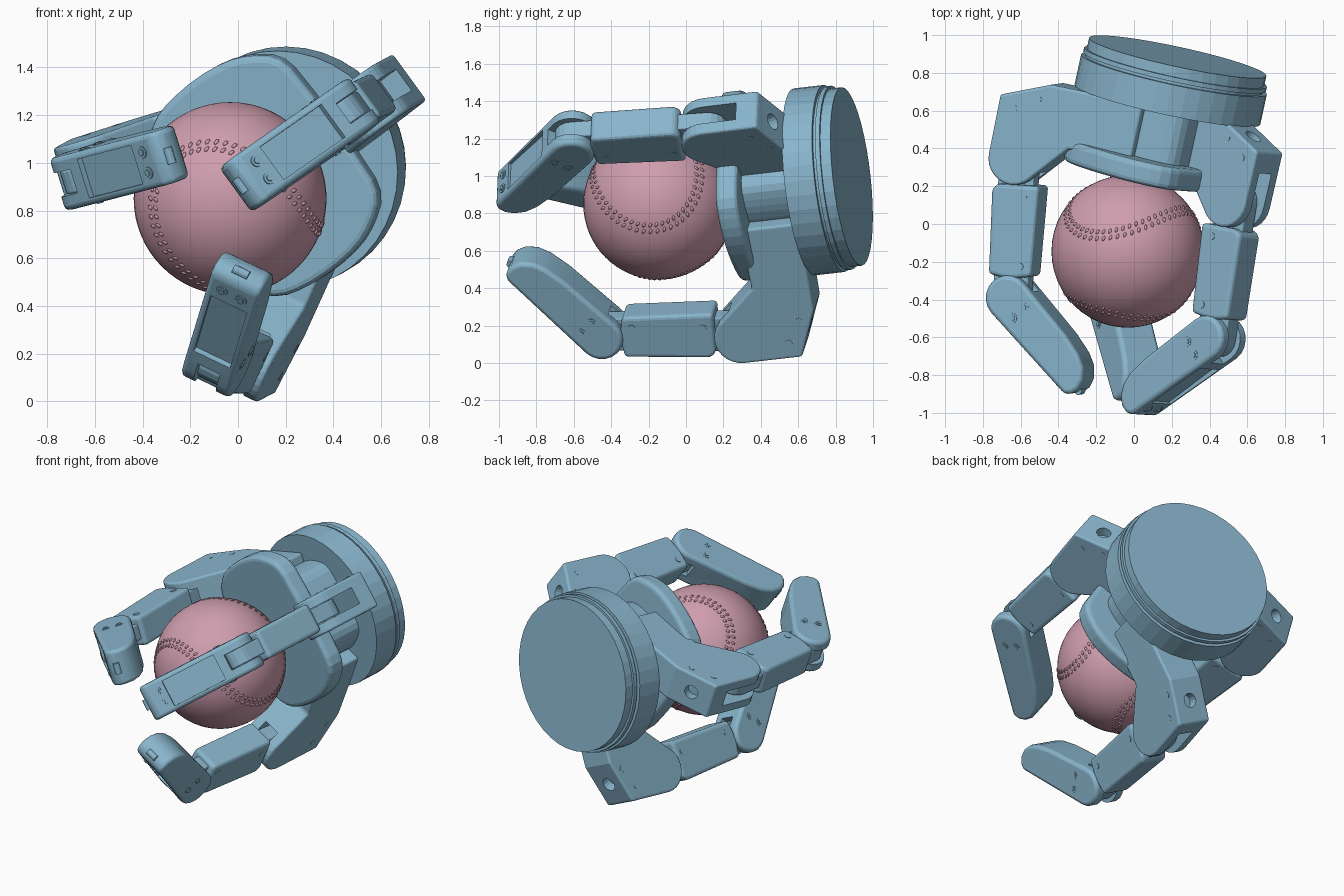
import bpy, bmesh, math
from mathutils import Matrix, Vector

if "Cube" in bpy.data.objects:
    bpy.data.objects.remove(bpy.data.objects["Cube"])


def material(name, rgb):
    m = bpy.data.materials.new(name)
    m.use_nodes = True
    m.diffuse_color = (*rgb, 1)
    m.node_tree.nodes["Principled BSDF"].inputs["Base Color"].default_value = (*rgb, 1)
    return m


BLUE = material("steel blue", (0.25, 0.462, 0.605))
PINK = material("dusty pink", (0.625, 0.34, 0.425))


def add_object(name, bm, frame, mat=BLUE, smooth=None):
    bmesh.ops.recalc_face_normals(bm, faces=bm.faces)
    mesh = bpy.data.meshes.new(name)
    bm.to_mesh(mesh)
    bm.free()
    mesh.materials.append(mat)
    ob = bpy.data.objects.new(name, mesh)
    bpy.context.collection.objects.link(ob)
    ob.matrix_world = frame
    if smooth:
        bpy.ops.object.select_all(action='DESELECT')
        ob.select_set(True)
        bpy.context.view_layer.objects.active = ob
        bpy.ops.object.shade_smooth_by_angle(angle=math.radians(smooth))
    return ob


def prism(name, pts, lo, hi, frame, bevel=0.0, smooth=None):
    """Extrude a flat XY profile from z = lo to z = hi, with rounded edges."""
    bm = bmesh.new()
    face = bm.faces.new([bm.verts.new((x, y, lo)) for x, y in pts])
    out = bmesh.ops.extrude_face_region(bm, geom=[face])
    bmesh.ops.translate(bm, vec=(0, 0, hi - lo),
                        verts=[v for v in out["geom"] if isinstance(v, bmesh.types.BMVert)])
    ob = add_object(name, bm, frame, smooth=smooth)
    if bevel:
        mod = ob.modifiers.new("Bevel", 'BEVEL')
        mod.width, mod.segments = bevel, 3
        mod.limit_method, mod.angle_limit = 'ANGLE', math.radians(35)
    return ob


def rect(x0, x1, y0, y1):
    return [(x0, y0), (x1, y0), (x1, y1), (x0, y1)]


def arc(cx, cy, r, a0, a1, n=10):
    angles = [math.radians(a0 + (a1 - a0) * i / n) for i in range(n + 1)]
    return [(cx + r * math.cos(a), cy + r * math.sin(a)) for a in angles]


def round_off(pts):
    """Cut every corner of a closed outline at a quarter of its sides."""
    out = []
    for i, p in enumerate(pts):
        p, q = Vector(p), Vector(pts[(i + 1) % len(pts)])
        out += [tuple(p.lerp(q, 0.25)), tuple(p.lerp(q, 0.75))]
    return out


def disc(name, r, depth, frame, centre, axis, segs=16):
    bm = bmesh.new()
    bmesh.ops.create_cone(bm, cap_ends=True, segments=segs, radius1=r, radius2=r, depth=depth)
    turn = Vector((0, 0, 1)).rotation_difference(Vector(axis)).to_matrix().to_4x4()
    return add_object(name, bm, frame @ Matrix.Translation(centre) @ turn)


def cut(target, cutter):
    cutter.hide_render = True
    cutter.hide_set(True)
    mod = target.modifiers.new("Cut", 'BOOLEAN')
    mod.object, mod.operation, mod.solver = cutter, 'DIFFERENCE', 'EXACT'


def columns(x, y, z, origin):
    m = Matrix((x, y, z)).transposed().to_4x4()
    m.translation = origin
    return m


# Wrist axes: back is the tool axis, side and up lie in the mounting face
BACK = Vector((0.21, 0.972, 0.11)).normalized()
SIDE = Vector((0.978, -0.211, 0)).normalized()
UP = SIDE.cross(BACK)
ORIGIN = Vector((0.17, 0.60, 0.945))


def radial(deg):
    a = math.radians(deg)
    r = SIDE * math.cos(a) + UP * math.sin(a)
    return r, r.cross(BACK)


# Wrist: stacked discs with a groove
thumb_r, thumb_side = radial(35.6)
WRIST = columns(thumb_side, thumb_r, BACK, ORIGIN + UP * 0.02)
for name, r, w0, w1 in (("wrist_body", 0.503, 0.035, 0.2), ("wrist_groove", 0.48, 0.2, 0.215),
                        ("wrist_ring", 0.495, 0.215, 0.24), ("wrist_cap", 0.48, 0.24, 0.296)):
    disc(name, r, w1 - w0, WRIST, (0, 0, (w0 + w1) / 2), (0, 0, 1), 40)

# Palm: rounded plate on a narrower neck
PALM = columns(thumb_side, thumb_r, BACK, ORIGIN + UP * 0.035)
half = [(0.26, 0.385), (0.37, 0.355), (0.44, 0.26), (0.48, 0.16), (0.495, 0.02), (0.485, -0.13),
        (0.455, -0.24), (0.38, -0.32), (0.25, -0.355)]
outline = round_off(half + [(-x, y) for x, y in reversed(half)])
plate = prism("palm_plate", outline, -0.355, -0.235, PALM, 0.028)
plate.modifiers["Bevel"].angle_limit = math.radians(60)
prism("palm_neck", [(x * 0.62, y * 0.75) for x, y in outline], -0.24, 0.04, PALM)


def link_frame(base, p, q):
    """Frame whose x runs from p to q and whose y points outwards."""
    a = (Vector(q) - Vector(p)).normalized()
    o = Vector((-a.y, a.x))
    return base @ columns((a.x, a.y, 0), (o.x, o.y, 0), (0, 0, 1), (p[0], p[1], 0)), \
        (Vector(q) - Vector(p)).length


def screw(name, frame, centre, axis):
    disc(name, 0.026, 0.014, frame, centre, axis, 12)
    disc(name + "_head", 0.015, 0.024, frame, centre, axis, 6)


def finger(name, angle, lateral, shift, back, j1, j2, tip):
    r, side = radial(angle)
    base = columns(r, BACK, side, ORIGIN + r * shift + side * lateral + BACK * back)
    w = 0.12

    # Knuckle: bent block ending in a slotted round fork
    profile = [(0.83, -0.085), (0.57, 0.03), (0.3, 0.04), (0.05, 0.04), (0.05, -0.28), (0.4, -0.28)]
    profile += arc(*j1, 0.14, 225, 360)
    knuckle = prism(name + "_knuckle", profile, -w, w, base, 0.014)
    cut(knuckle, prism(name + "_knuckle_slot", rect(0.54, 0.9, -0.6, -0.2), -0.055, 0.055, base))
    cut(knuckle, disc(name + "_bolt_hole", 0.045, 0.12, base, (0.7, -0.027, 0), (0.4, 0.9, 0)))
    for s in (-1, 1):
        for x, y in ((0.74, -0.14), (0.62, -0.06)):
            disc(name + "_knuckle_screw", 0.02, 0.004, base, (x, y, s * w), (0, 0, 1), 12)

    # Middle link: boxed sleeve around a narrow round-ended bar
    link, length = link_frame(base, j1, j2)
    bar = arc(0, 0, 0.1, 90, 270) + arc(length, 0, 0.095, -90, 90)
    prism(name + "_link_bar", bar, -0.05, 0.05, link, 0.008)
    sleeve = [(0.14, -0.142), (length - 0.12, -0.122), (length - 0.1, 0.0),
              (length - 0.12, 0.115), (0.17, 0.12), (0.14, 0.09)]
    prism(name + "_link_sleeve", sleeve, -0.095, 0.095, link, 0.026)
    for s in (-1, 1):
        for x in (0.2, length - 0.17):
            disc(name + "_link_screw", 0.02, 0.006, link, (x, -0.06, s * 0.095), (0, 0, 1), 12)

    # Fingertip: body with a flat back, rounded inner end and recessed back panel
    end, reach = link_frame(base, j2, tip)
    body = arc(0, 0, 0.12, 90, 270)
    body += [(reach - 0.2, -0.115), (reach - 0.08, -0.1), (reach - 0.01, -0.075),
             (reach + 0.04, -0.03), (reach + 0.06, 0.02), (reach + 0.055, 0.07),
             (reach + 0.025, 0.1)]
    pad = prism(name + "_tip", body, -w + 0.005, w - 0.005, end, 0.028, 35)
    cut(pad, prism(name + "_tip_slot", rect(-0.2, 0.06, -0.2, 0.2), -0.052, 0.052, end))
    cut(pad, prism(name + "_tip_recess", rect(0.12, reach - 0.1, 0.09, 0.2), -0.085, 0.085, end))
    for s in (-1, 1):
        screw(name + "_tip_screw", end, (reach - 0.045, 0.1, s * 0.045), (0, 1, 0))
        for y in (-0.04, 0.045):
            screw(name + "_side_screw", end, (0.1, y, s * (w - 0.01)), (0, 0, 1))
    disc(name + "_tip_nub", 0.02, 0.07, end, (reach + 0.055, 0.05, 0), (0, 0, 1), 12)


finger("right_finger", 196.3, -0.282, -0.033, 0, (0.685, -0.40), (0.56, -1.13), (0.105, -1.455))
finger("lower_finger", 244.5, 0.254, 0, 0, (0.69, -0.40), (0.60, -1.15), (0.15, -1.495))
finger("thumb", 35.6, 0.004, -0.107, 0.03, (0.685, -0.385), (0.742, -1.12), (0.335, -1.535))

# Ball with raised stitches along a two-lobed seam
RADIUS = 0.404
BALL = Matrix.Translation((-0.033, -0.145, 0.85))
bm = bmesh.new()
bmesh.ops.create_uvsphere(bm, u_segments=48, v_segments=32, radius=RADIUS)
add_object("ball", bm, BALL, PINK, 60)


def seam(t):
    return Vector((0.75 * math.cos(t) + 0.25 * math.cos(3 * t),
                   0.75 * math.sin(t) - 0.25 * math.sin(3 * t),
                   0.866 * math.sin(2 * t))).normalized()


# Turn the seam so that one lobe opens upwards and forwards on the left side
p, d = Vector((0.354, 0.354, 0.866)).normalized(), Vector((0.612, 0.612, -0.5)).normalized()
q = Vector((0.95, 0.1, -0.28)).normalized()
e = Vector((0.25, -0.35, 0.9))
e = (e - q * e.dot(q)).normalized()
turn = columns(q, e, q.cross(e), (0, 0, 0)) @ columns(p, d, p.cross(d), (0, 0, 0)).transposed()
bm = bmesh.new()
COUNT = 108
for i in range(COUNT):
    t = 2 * math.pi * i / COUNT
    point = seam(t)
    along = (seam(t + 0.01) - point).normalized()
    across = point.cross(along).normalized()
    for s in (-1, 1):
        spot = (point + across * s * 0.045).normalized() * RADIUS
        m = columns(across * 1.5 + along * 0.5, along, point * 0.5, spot)
        bmesh.ops.create_icosphere(bm, subdivisions=1, radius=0.01, matrix=m)
add_object("ball_stitches", bm, BALL @ turn, PINK, 80)
